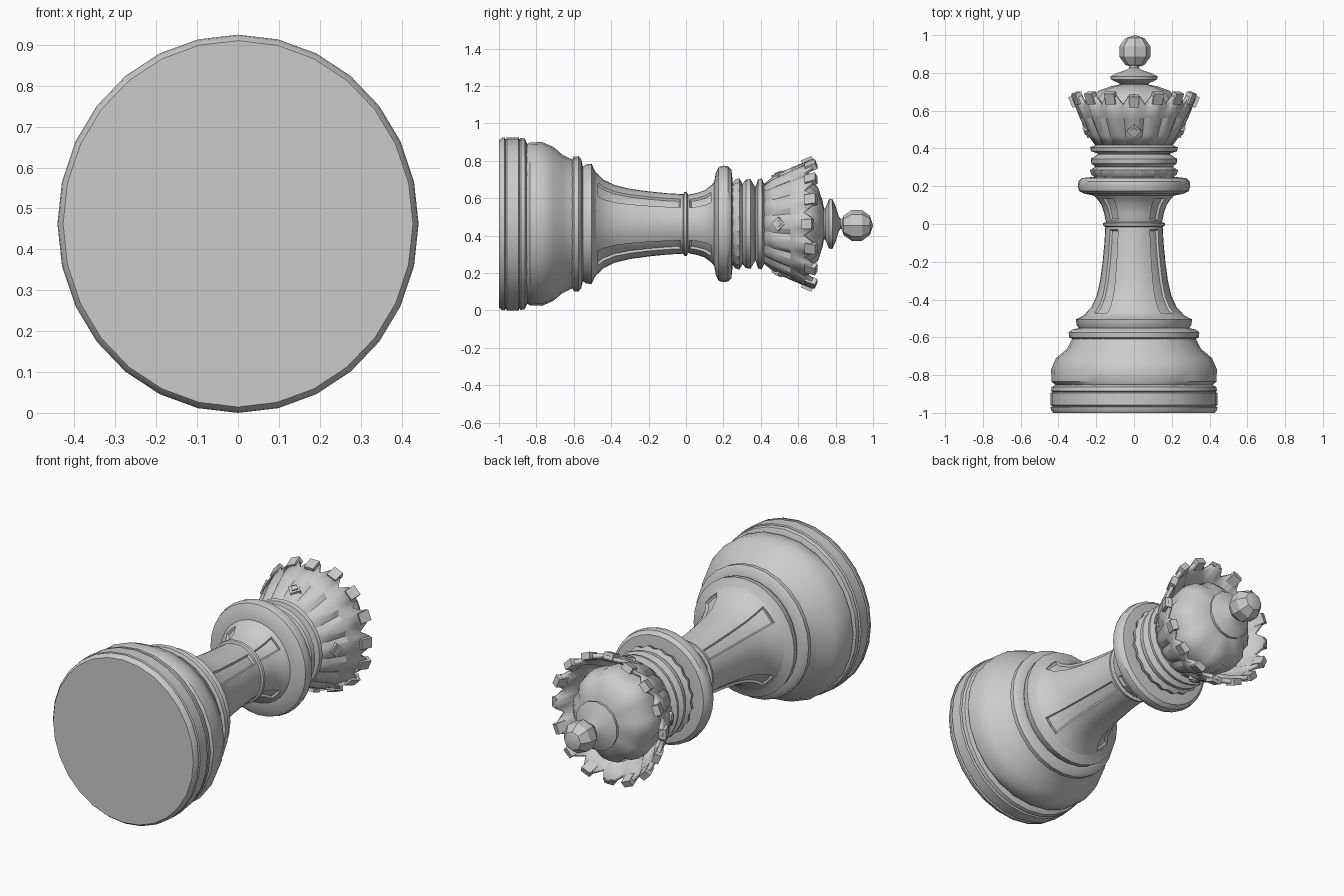
import bpy, bmesh
from math import sin, cos, pi, radians
from mathutils import Matrix, Vector

cube = bpy.data.objects.get("Cube")
if cube:
    bpy.data.objects.remove(cube)

AXIS_Z = 0.4625     # the piece lies along y, its axis at this height
SQUASH = 0.955      # slightly narrower in x

stone = bpy.data.materials.new("grey stone")
stone.use_nodes = True
GREY = (0.6, 0.6, 0.6, 1)
stone.diffuse_color = GREY
stone.node_tree.nodes["Principled BSDF"].inputs["Base Color"].default_value = GREY


def point(y, r, a):
    return Vector((SQUASH * r * sin(a), y, AXIS_Z + r * cos(a)))


def finish(name, bm, angle=35):
    bmesh.ops.recalc_face_normals(bm, faces=bm.faces)
    me = bpy.data.meshes.new(name)
    bm.to_mesh(me)
    bm.free()
    me.materials.append(stone)
    ob = bpy.data.objects.new(name, me)
    bpy.context.collection.objects.link(ob)
    bpy.ops.object.select_all(action='DESELECT')
    ob.select_set(True)
    bpy.context.view_layer.objects.active = ob
    bpy.ops.object.shade_smooth_by_angle(angle=radians(angle))
    return ob


def lathe_mesh(profile, segs=32, shape=None, caps=True):
    """Revolve (y, radius) pairs; shape may bend y and radius by row and segment."""
    bm = bmesh.new()
    rings = []
    for row, (y, r) in enumerate(profile):
        ring = []
        for i in range(segs):
            yy, rr = shape(row, i, y, r) if shape else (y, r)
            ring.append(bm.verts.new(point(yy, rr, 2 * pi * i / segs)))
        rings.append(ring)
    for a, b in zip(rings, rings[1:]):
        for i in range(segs):
            j = (i + 1) % segs
            bm.faces.new((a[i], a[j], b[j], b[i]))
    if caps:
        bm.faces.new(rings[0])
        bm.faces.new(rings[-1])
    bmesh.ops.recalc_face_normals(bm, faces=bm.faces)
    return bm


def lathe(name, profile, segs=32, shape=None):
    return finish(name, lathe_mesh(profile, segs, shape))


# Foot: drum with two grooves, then the swollen body, fuller to left and right
def swollen(row, i, y, r):
    return y, r * (1 + .05 * abs(sin(2 * pi * i / 24)) * (row in (1, 2, 3)))


lathe("foot_drum", [(-1, .448), (-.985, .46), (-.97, .4625), (-.965, .452), (-.958, .4625),
                    (-.895, .4625), (-.89, .452), (-.883, .46), (-.862, .456), (-.85, .43)], 28)
lathe("foot_body", [(-.865, .42), (-.835, .435), (-.77, .438), (-.71, .412),
                    (-.66, .37), (-.61, .345), (-.58, .33)], 24, swollen)
lathe("body_ring", [(-.615, .33), (-.6, .36), (-.575, .362), (-.56, .345), (-.55, .3)], 28)
lathe("stem_foot_ring", [(-.56, .3), (-.535, .318), (-.505, .322), (-.488, .285), (-.47, .26)], 28)


# Stem with a narrow sunk flute on each diagonal
def fluted(name, profile, first, last):
    segs = 32
    bm = lathe_mesh(profile, segs)
    bm.faces.ensure_lookup_table()
    flutes = [[bm.faces[row * segs + side * 8 + k] for row in range(first, last) for k in (3, 4)]
              for side in range(4)]
    for flute in flutes:
        bmesh.ops.inset_region(bm, faces=flute, thickness=.006, depth=-.012, use_even_offset=True)
    return finish(name, bm)


fluted("stem", [(-.51, .3), (-.47, .265), (-.44, .236), (-.38, .207), (-.3, .188),
                (-.2, .174), (-.1, .164), (-.03, .16), (.01, .158)], 1, 7)
lathe("stem_collar", [(-.02, .15), (-.01, .17), (.004, .172), (.013, .15)])
fluted("stem_neck", [(0, .152), (.02, .158), (.06, .166), (.1, .18), (.135, .206),
                     (.165, .24), (.19, .25)], 1, 4)


# Collars under the crown
def wavy(row, i, y, r):
    return y, r + (.012 if i % 2 and row in (1, 2) else 0)


lathe("large_collar", [(.15, .22), (.16, .275), (.175, .304), (.2, .312), (.225, .308),
                       (.243, .29), (.25, .22)])
lathe("beaded_collar", [(.235, .2), (.262, .228), (.285, .236), (.302, .215), (.32, .236),
                        (.345, .24), (.368, .2), (.38, .195)], 40, wavy)
lathe("crown_seat", [(.37, .19), (.385, .238), (.405, .243), (.42, .21), (.45, .2)])


# Crown: flaring wall of creased petals with a notched rim
def petals(row, i, y, r):
    tooth = i % 4
    if row == 3:
        y -= (0, .01, .055, .01)[tooth]
    if row:
        r += (.008, .004, -.012, .004)[tooth]
    return y, r


bm = lathe_mesh([(.405, .205), (.47, .248), (.56, .292), (.68, .342)], 64, petals, caps=False)
crown = finish("crown_wall", bm, 20)
solid = crown.modifiers.new("thickness", 'SOLIDIFY')
solid.thickness = .022
solid.offset = -1


def block(name, y, r, a, size, spin=0):
    """Small block lying on the sloping crown wall, facing away from the axis."""
    bm = bmesh.new()
    bmesh.ops.create_cube(bm, size=1)
    bmesh.ops.transform(bm, matrix=Matrix.Translation(point(y, r, a)) @ Matrix.Rotation(a, 4, 'Y')
                        @ Matrix.Rotation(radians(22), 4, 'X') @ Matrix.Rotation(spin, 4, 'Z')
                        @ Matrix.Diagonal((*size, 1)), verts=bm.verts)
    return finish(name, bm, 10)


# Teeth on the rim, a little lower over the studs
for k in range(16):
    block(f"rim_tooth_{k + 1}", .65 if k % 4 == 0 else .668, .335, 2 * pi * k / 16, (.055, .06, .036))

# Diamond studs on four sides
for k in range(4):
    a = k * pi / 2
    block(f"stud_frame_{k + 1}", .495, .262, a, (.054, .054, .022), pi / 4)
    block(f"stud_{k + 1}", .495, .266, a, (.03, .03, .026), pi / 4)


# Scalloped dome inside the crown
def scallop(row, i, y, r):
    return y, r * (.92 if i % 4 == 2 else 1)


lathe("crown_dome", [(.5, .235), (.6, .255), (.66, .24), (.705, .198), (.73, .125), (.74, .07)],
      32, scallop)

# Finial: neck, disc and faceted ball
lathe("finial_disc", [(.725, .075), (.745, .085), (.765, .132), (.782, .134), (.8, .095),
                      (.815, .045), (.825, .028), (.85, .03)], 14)
bm = bmesh.new()
bmesh.ops.create_uvsphere(bm, u_segments=8, v_segments=5, radius=.087)
bmesh.ops.transform(bm, matrix=Matrix.Translation((.005, .913, AXIS_Z - .008))
                    @ Matrix.Rotation(pi / 2, 4, 'X'), verts=bm.verts)
finish("finial_ball", bm, 15)
